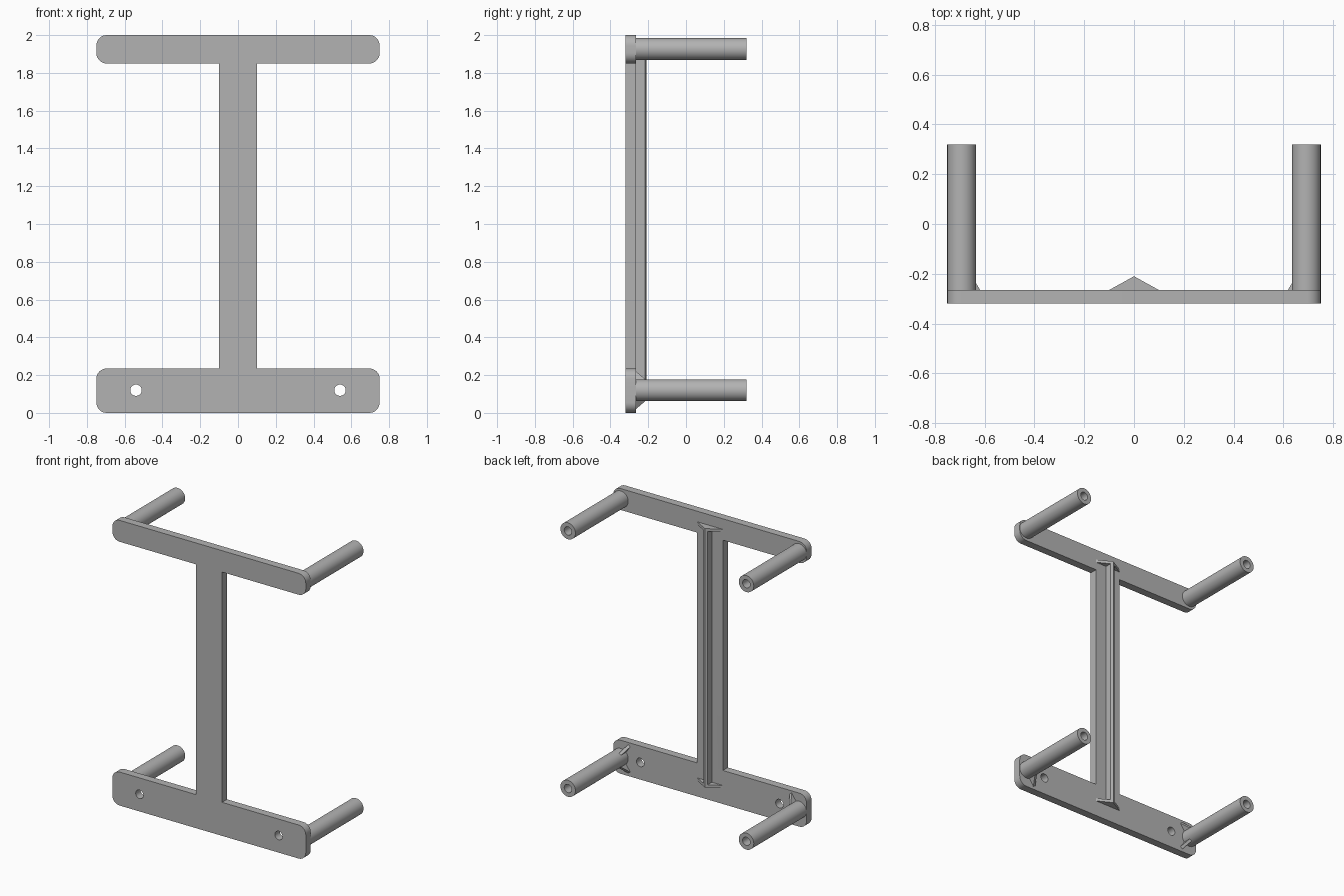
import bpy, bmesh
from math import cos, sin, pi, radians
from mathutils import Matrix, Vector

cube = bpy.data.objects.get("Cube")
if cube:
    bpy.data.objects.remove(cube, do_unlink=True)

grey = bpy.data.materials.new("plain_grey")
grey.use_nodes = True
colour = (0.45, 0.45, 0.45, 1)
grey.diffuse_color = colour
grey.node_tree.nodes["Principled BSDF"].inputs["Base Color"].default_value = colour

# Main dimensions
FRONT, BACK, TIP = -0.32, -0.265, 0.32
LOW, HIGH, PEG_X, PEG_R = 0.12, 1.926, 0.692, 0.058
RIDGE = 0.055


def arc(cx, cz, r, start=0, end=2 * pi, n=32, closed=True):
    steps = n if closed else n + 1
    return [(cx + r * cos(start + (end - start) * i / n),
             cz + r * sin(start + (end - start) * i / n)) for i in range(steps)]


def extrude(name, loops, half, matrix):
    """Fill flat loops (inner loops become holes) and extrude them both ways."""
    curve = bpy.data.curves.new(name, "CURVE")
    curve.dimensions = "2D"
    curve.fill_mode = "BOTH"
    curve.extrude = half
    for loop in loops:
        spline = curve.splines.new("POLY")
        spline.points.add(len(loop) - 1)
        for point, (u, v) in zip(spline.points, loop):
            point.co = (u, v, 0, 1)
        spline.use_cyclic_u = True
    temp = bpy.data.objects.new(name + "_curve", curve)
    mesh = bpy.data.meshes.new_from_object(temp)
    bpy.data.objects.remove(temp)
    bpy.data.curves.remove(curve)
    bm = bmesh.new()
    bm.from_mesh(mesh)
    bmesh.ops.remove_doubles(bm, verts=bm.verts, dist=0.0001)
    bm.transform(matrix)
    bmesh.ops.recalc_face_normals(bm, faces=bm.faces)
    bm.to_mesh(mesh)
    bm.free()
    mesh.materials.clear()
    mesh.materials.append(grey)
    ob = bpy.data.objects.new(name, mesh)
    bpy.context.collection.objects.link(ob)
    bpy.ops.object.select_all(action="DESELECT")
    ob.select_set(True)
    bpy.context.view_layer.objects.active = ob
    bpy.ops.object.shade_smooth_by_angle(angle=radians(30))
    return ob


def along_y(y0, y1):
    """Half length and placement for an x-z profile running from y0 to y1."""
    return (y1 - y0) / 2, Matrix.Translation((0, (y0 + y1) / 2, 0)) @ Matrix.Rotation(pi / 2, 4, "X")


# Back plate: two rounded bars joined by a stem, with two screw holes
W, STEM, R, FOOT, HEAD = 0.75, 0.1, 0.055, 0.235, 1.85


def corner(x, z, start):
    return arc(x, z, R, start, start + pi / 2, 8, closed=False)


right_half = ([*corner(W - R, R, -pi / 2), *corner(W - R, FOOT - R, 0), (STEM, FOOT),
               (STEM, HEAD), *corner(W - R, HEAD + R, -pi / 2), *corner(W - R, 2 - R, 0)])
outline = right_half + [(-x, z) for x, z in reversed(right_half)]
holes = [arc(s * 0.54, LOW, 0.03) for s in (-1, 1)]
extrude("back_plate", [outline] + holes, *along_y(FRONT, BACK))

# Hollow pegs
for level, z in (("lower", LOW), ("upper", HIGH)):
    for side, s in (("left", 1), ("right", -1)):
        rings = [arc(s * PEG_X, z, PEG_R), arc(s * PEG_X, z, 0.029)]
        extrude(f"{level}_{side}_peg", rings, *along_y(BACK - 0.005, TIP))

# Pointed rib running up the stem
w = 0.015
rib = [(-w, BACK - 0.005), (w, BACK - 0.005), (w, BACK + RIDGE - 0.008),
       (0, BACK + RIDGE), (-w, BACK + RIDGE - 0.008)]
extrude("stem_rib", [rib], (HIGH - LOW) / 2, Matrix.Translation((0, 0, (HIGH + LOW) / 2)))

# Triangular cross gussets at the rib ends
triangle = [(-STEM, BACK), (STEM, BACK), (0, BACK + RIDGE)]
for level, z in (("lower", LOW), ("upper", HIGH - 0.01)):
    extrude(f"{level}_cross_gusset", [triangle], 0.01, Matrix.Translation((0, 0, z)))

# Diagonal fins bracing the lower pegs, on their inner sides
fin = [(0.05, 0), (0.115, 0), (PEG_R, RIDGE), (0.05, RIDGE)]
for side, s in (("left", 1), ("right", -1)):
    for place, up in (("upper", 1), ("lower", -1)):
        a = radians(55)
        radial = Vector((-s * cos(a), 0, up * sin(a)))
        axis = Vector((0, 1, 0))
        m = Matrix((radial, axis, radial.cross(axis))).transposed().to_4x4()
        m.translation = (s * PEG_X, BACK, LOW)
        extrude(f"{side}_{place}_fin", [fin], 0.01, m)
